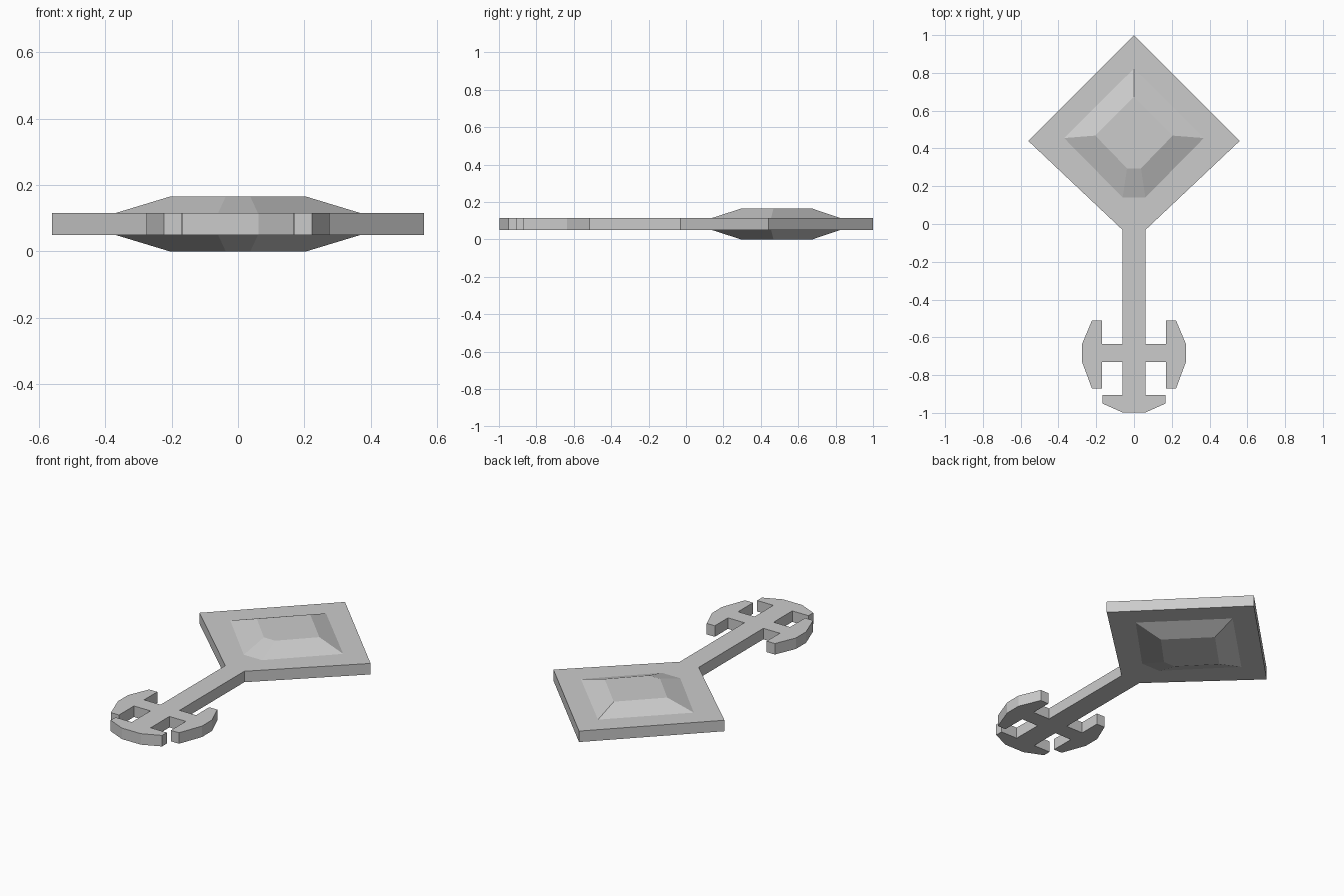
import bpy, bmesh

if "Cube" in bpy.data.objects:
    bpy.data.objects.remove(bpy.data.objects["Cube"])

Z_LOW, Z_HIGH = 0.05, 0.115      # flat plate
Z_BOTTOM, Z_TOP = 0.0, 0.165     # raised panels


def mirrored(half):
    """Close a right-hand half profile by mirroring it across x = 0."""
    return half + [(-x, y) for x, y in reversed(half) if x > 0]


# diamond head, shaft, crossbar with side flukes, and foot
outline = mirrored([
    (0, 1), (0.56, 0.44), (0.062, -0.03),
    (0.062, -0.635), (0.17, -0.635), (0.17, -0.512), (0.223, -0.512),
    (0.275, -0.635), (0.275, -0.73), (0.223, -0.87), (0.17, -0.87),
    (0.17, -0.73), (0.062, -0.73),
    (0.062, -0.905), (0.168, -0.905), (0.168, -0.95), (0.062, -0.997)])
panel_base = mirrored([(0, 0.823), (0.37, 0.455), (0.06, 0.14)])
panel_top = mirrored([(0, 0.675), (0.205, 0.468), (0.037, 0.295)])


def ring(bm, points, z):
    return [bm.verts.new((x, y, z)) for x, y in points]


def edge_loop(bm, verts):
    return [bm.edges.new((v, verts[(i + 1) % len(verts)])) for i, v in enumerate(verts)]


def bridge(bm, a, b):
    for i in range(len(a)):
        j = (i + 1) % len(a)
        bm.faces.new((a[i], a[j], b[j], b[i]))


def finish(bm, name):
    bm.normal_update()
    mesh = bpy.data.meshes.new(name)
    bm.to_mesh(mesh)
    bm.free()
    obj = bpy.data.objects.new(name, mesh)
    bpy.context.collection.objects.link(obj)


# flat plate, open where the raised panels sit
bm = bmesh.new()
rims = []
for z, up in ((Z_LOW, -1), (Z_HIGH, 1)):
    outer, inner = ring(bm, outline, z), ring(bm, panel_base, z)
    edges = edge_loop(bm, outer) + edge_loop(bm, inner)
    filled = bmesh.ops.triangle_fill(bm, edges=edges, use_beauty=True,
                                     use_dissolve=False, normal=(0, 0, up))
    for f in filled["geom"]:
        if isinstance(f, bmesh.types.BMFace):
            f.normal_update()
            if f.normal.z * up < 0:
                f.normal_flip()
    rims.append(outer)
bridge(bm, rims[1], rims[0])     # outline runs clockwise, so walls face out
finish(bm, "plate")

# bevelled panel on each side of the head
for name, z0, z1 in (("upper_panel", Z_HIGH, Z_TOP), ("lower_panel", Z_LOW, Z_BOTTOM)):
    bm = bmesh.new()
    base, top = ring(bm, panel_base, z0), ring(bm, panel_top, z1)
    bridge(bm, base, top)
    bm.faces.new(top)
    up = 1 if z1 > z0 else -1
    bm.normal_update()
    for f in bm.faces:
        if f.normal.z * up < 0:
            f.normal_flip()
    finish(bm, name)
